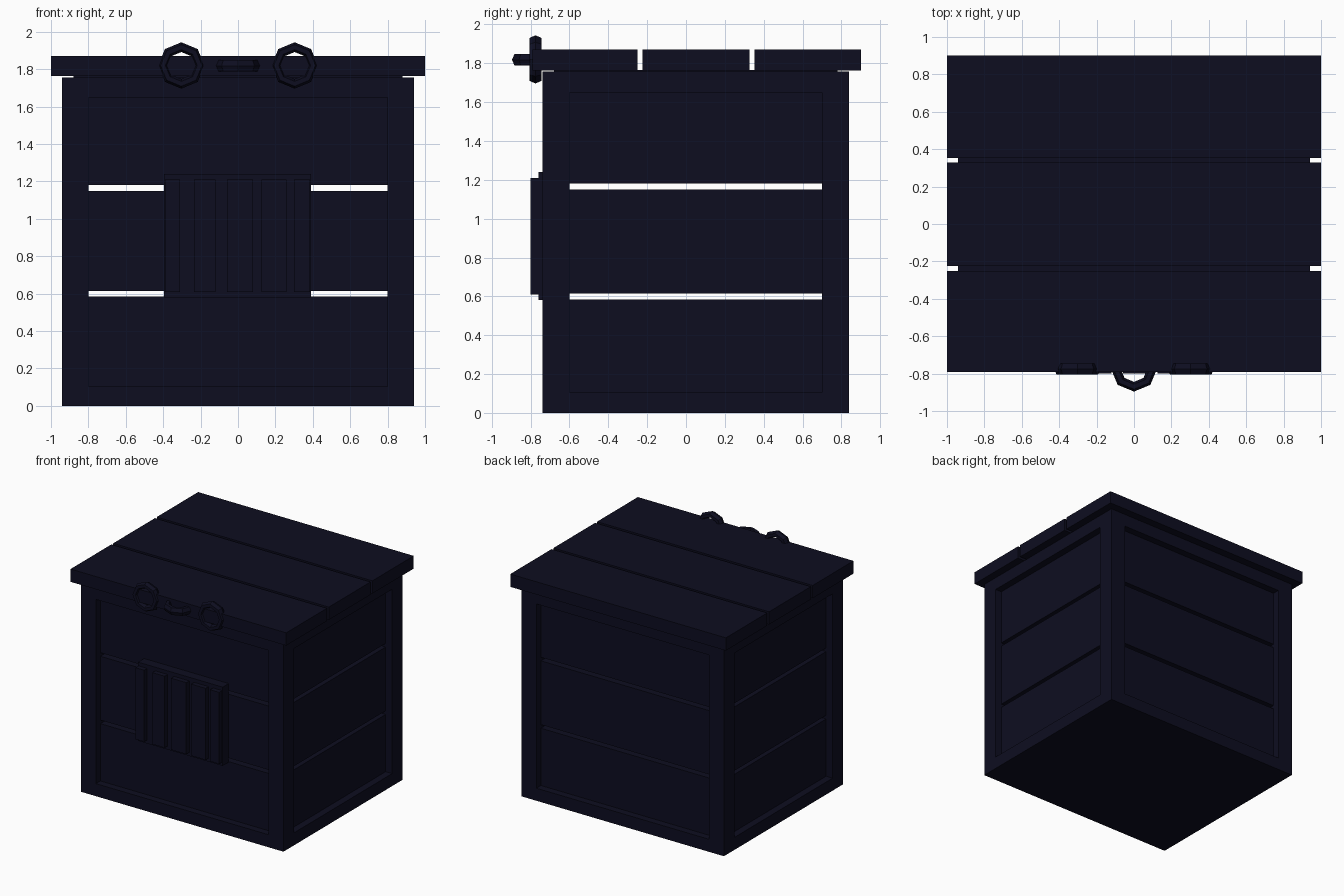
import bpy, bmesh, math
from mathutils import Matrix, Vector

if "Cube" in bpy.data.objects:
    bpy.data.objects.remove(bpy.data.objects["Cube"])

navy = bpy.data.materials.new("dark navy")
navy.diffuse_color = (0.004, 0.004, 0.0145, 1)
navy.use_nodes = True
navy.node_tree.nodes["Principled BSDF"].inputs["Base Color"].default_value = navy.diffuse_color


def finish(name, bm):
    me = bpy.data.meshes.new(name)
    bm.to_mesh(me)
    bm.free()
    me.materials.append(navy)
    ob = bpy.data.objects.new(name, me)
    bpy.context.collection.objects.link(ob)
    return ob


def box(name, x0, x1, y0, y1, z0, z1):
    bm = bmesh.new()
    m = (Matrix.Translation(((x0 + x1) / 2, (y0 + y1) / 2, (z0 + z1) / 2))
         @ Matrix.Diagonal((x1 - x0, y1 - y0, z1 - z0, 1)))
    bmesh.ops.create_cube(bm, size=1, matrix=m)
    return finish(name, bm)


def ring(name, centre, flat, major=0.1, minor=0.026, half=0.03):
    """Eight-sided ring with a six-sided section; flat lies in the xy plane."""
    bm = bmesh.new()
    rows = []
    for i in range(8):
        a = math.tau * i / 8
        row = []
        for j in range(6):
            b = math.tau * j / 6
            r = major + minor * math.cos(b)
            h = half * math.sin(b) / math.sin(math.pi / 3)
            u, v = r * math.cos(a), r * math.sin(a)
            p = Vector((u, v, h)) if flat else Vector((u, h, v))
            row.append(bm.verts.new(p + Vector(centre)))
        rows.append(row)
    for i in range(8):
        for j in range(6):
            n, k = (i + 1) % 8, (j + 1) % 6
            bm.faces.new((rows[i][j], rows[n][j], rows[n][k], rows[i][k]))
    bmesh.ops.recalc_face_normals(bm, faces=bm.faces)
    return finish(name, bm)


# body extents
X, Y0, Y1, TOP = 0.94, -0.74, 0.84, 1.757
POST, INSET = 0.14, 0.06

# three stacked inner boards with open gaps between them
for z0, z1 in ((0, 0.585), (0.615, 1.15), (1.18, 1.765)):
    box("inner_boards", -X + INSET, X - INSET, Y0 + INSET, Y1 - INSET, z0, z1)

# corner posts
for x in (-X, X - POST):
    for y in (Y0, Y1 - POST):
        box("corner_post", x, x + POST, y, y + POST, 0, TOP)

# top and bottom rails on all four sides
for z0, z1 in ((0, 0.105), (1.65, TOP)):
    for y in (Y0, Y1 - INSET):
        box("long_rail", -X + POST, X - POST, y, y + INSET, z0, z1)
    for x in (-X, X - INSET):
        box("side_rail", x, x + INSET, Y0 + POST, Y1 - POST, z0, z1)

# lid planks
for y0, y1 in ((-0.79, -0.25), (-0.225, 0.328), (0.352, 0.90)):
    box("lid_plank", -1, 1, y0, y1, 1.763, 1.87)

# front panel with upright slats
box("front_panel", -0.395, 0.39, -0.76, Y0 + INSET, 0.58, 1.24)
for x0, x1 in ((-0.39, -0.31), (-0.235, -0.12), (-0.06, 0.08),
               (0.125, 0.26), (0.30, 0.385)):
    box("panel_slat", x0, x1, -0.80, -0.76, 0.61, 1.21)

# two upright rings and one flat ring at the lid edge
for x in (-0.303, 0.303):
    ring("upright_ring", (x, -0.775, 1.82), False, major=0.098)
ring("flat_ring", (0, -0.772, 1.818), True, major=0.098)
